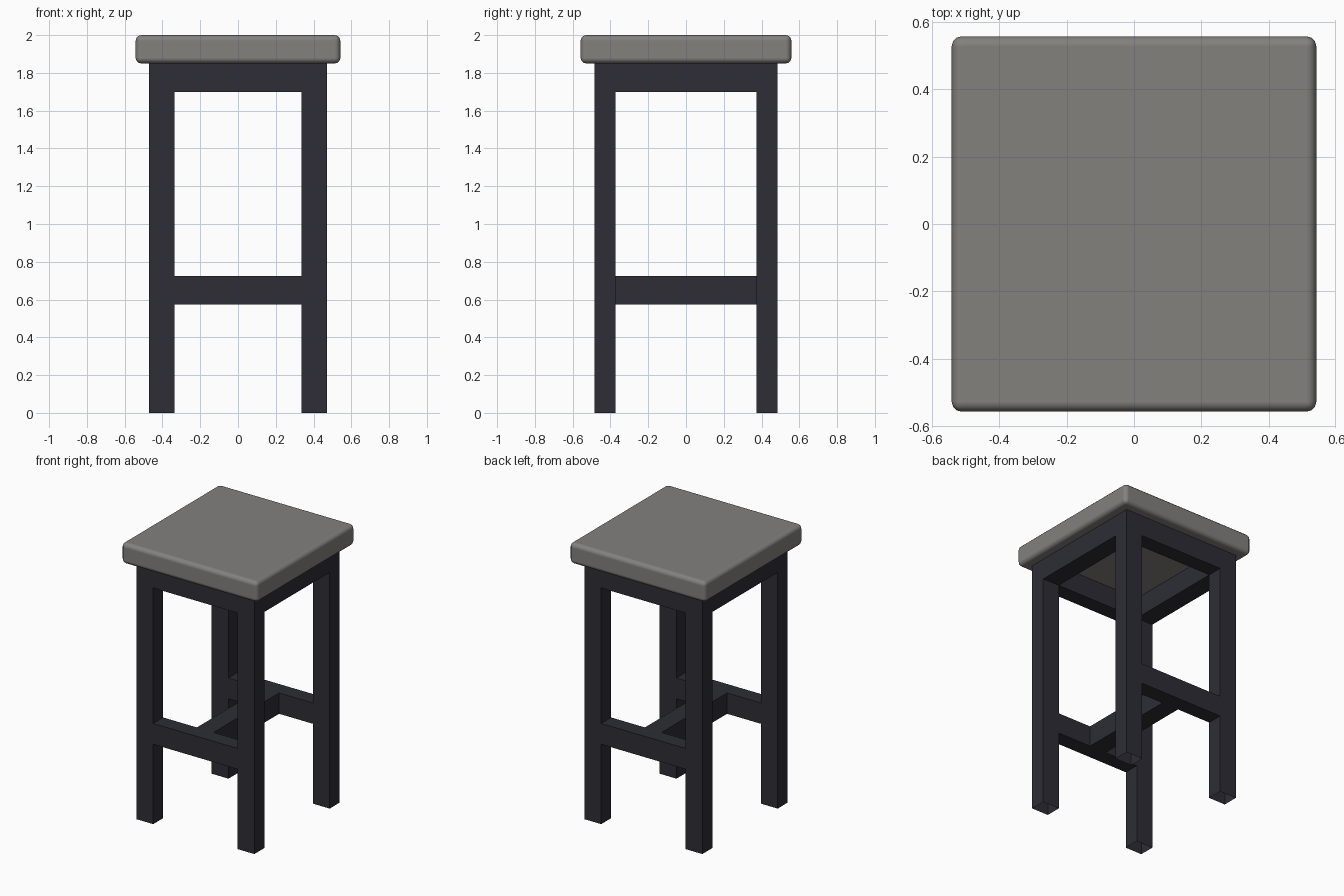
import bpy, bmesh
from mathutils import Vector

if "Cube" in bpy.data.objects:
    bpy.data.objects.remove(bpy.data.objects["Cube"])


def material(name, rgb):
    m = bpy.data.materials.new(name)
    m.diffuse_color = (*rgb, 1.0)
    m.use_nodes = True
    m.node_tree.nodes["Principled BSDF"].inputs["Base Color"].default_value = m.diffuse_color
    return m


GREY = material("warm grey cushion", (0.225, 0.22, 0.208))
DARK = material("dark charcoal frame", (0.026, 0.026, 0.036))


def box(name, lo, hi, mat, open_dirs=()):
    """Axis-aligned box from lo to hi; faces pointing along open_dirs are left out."""
    bm = bmesh.new()
    bmesh.ops.create_cube(bm, size=1)
    lo, hi = Vector(lo), Vector(hi)
    for v in bm.verts:
        v.co = (lo + hi) / 2 + v.co * (hi - lo)
    bm.normal_update()
    gone = [f for f in bm.faces if any(f.normal.dot(Vector(d)) > 0.9 for d in open_dirs)]
    bmesh.ops.delete(bm, geom=gone, context='FACES_ONLY')
    me = bpy.data.meshes.new(name)
    bm.to_mesh(me)
    bm.free()
    me.materials.append(mat)
    ob = bpy.data.objects.new(name, me)
    bpy.context.collection.objects.link(ob)
    return ob


X_OUT, X_IN = 0.47, 0.336      # frame extents in x
Y_OUT, Y_IN = 0.485, 0.372     # frame extents in y
TOP = 1.85
APRON = 1.70
BAR_LO, BAR_HI = 0.575, 0.725
X_ENDS = ((1, 0, 0), (-1, 0, 0))
Y_ENDS = ((0, 1, 0), (0, -1, 0))
UP, DOWN = (0, 0, 1), (0, 0, -1)


def span(side, a, b):
    """Interval a..b mirrored to the given side."""
    return sorted((side * a, side * b))


# seat with softly rounded edges
seat = box("seat", (-0.542, -0.558, TOP), (0.542, 0.558, 2.0), GREY)
bev = seat.modifiers.new("round edges", 'BEVEL')
bev.width = 0.03
bev.segments = 3
bev.harden_normals = True
seat.data.shade_smooth()

for sy, row in ((-1, "front"), (1, "back")):
    y0, y1 = span(sy, Y_IN, Y_OUT)
    # legs, hollow at the foot
    for sx, col in ((-1, "left"), (1, "right")):
        x0, x1 = span(sx, X_IN, X_OUT)
        box(f"{row}_{col}_leg", (x0, y0, 0), (x1, y1, TOP), DARK, (UP, DOWN))
    # apron and stretcher flush with the legs
    box(f"{row}_apron", (-X_IN, y0, APRON), (X_IN, y1, TOP), DARK, X_ENDS + (UP,))
    box(f"{row}_stretcher", (-X_IN, y0, BAR_LO), (X_IN, y1, BAR_HI), DARK, X_ENDS)

# side aprons
for sx, col in ((-1, "left"), (1, "right")):
    x0, x1 = span(sx, X_IN, X_OUT)
    box(f"{col}_apron", (x0, -Y_IN, APRON), (x1, Y_IN, TOP), DARK, Y_ENDS + (UP,))

# middle stretcher joining front and back
box("middle_stretcher", (-0.067, -Y_IN, BAR_LO), (0.067, Y_IN, BAR_HI), DARK, Y_ENDS)
